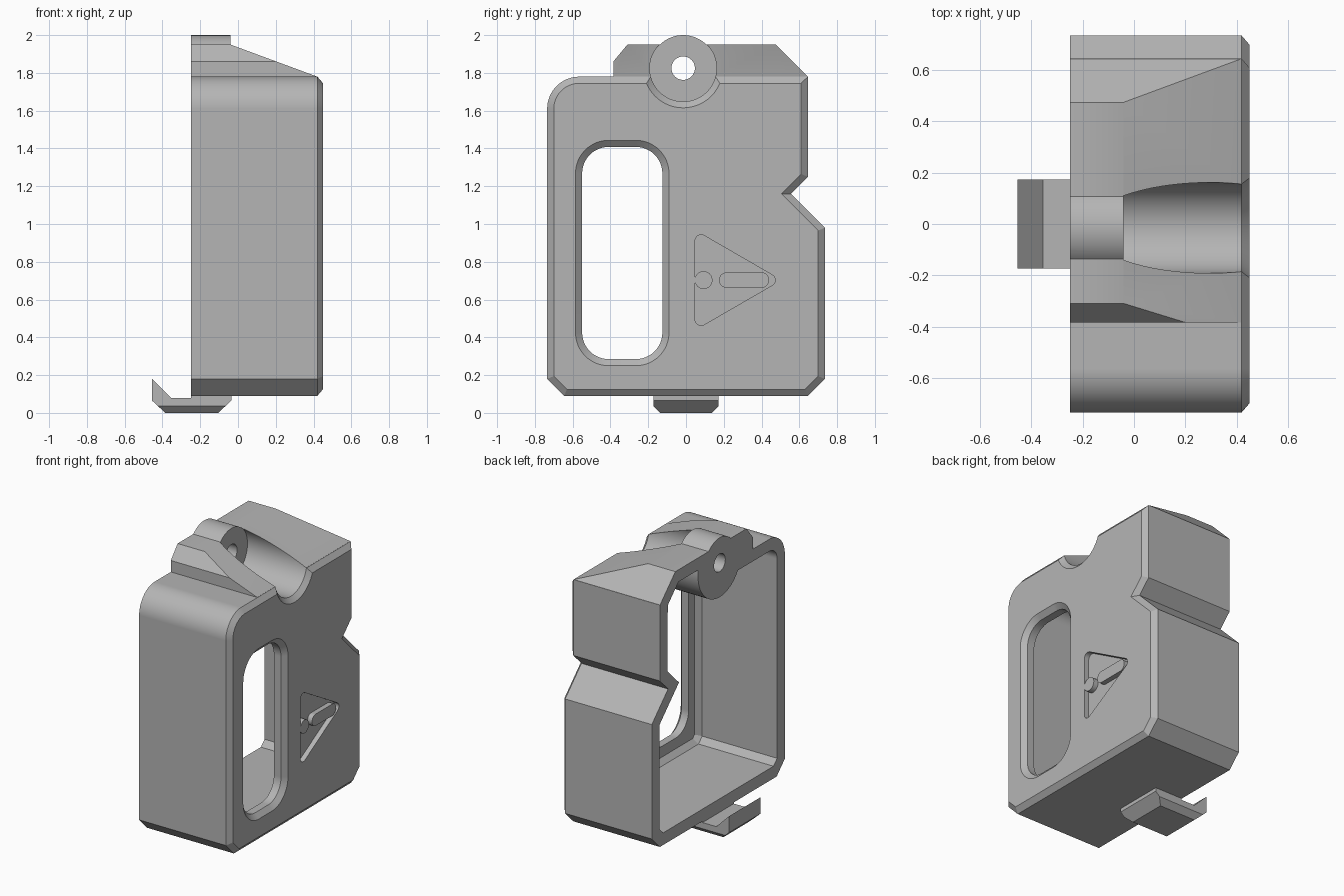
import bpy, bmesh
from math import cos, sin, pi, radians
from mathutils import Vector

if "Cube" in bpy.data.objects:
    bpy.data.objects.remove(bpy.data.objects["Cube"], do_unlink=True)

grey = bpy.data.materials.new("plain_grey")
grey.use_nodes = True
colour = (0.46, 0.46, 0.46, 1)
grey.diffuse_color = colour
grey.node_tree.nodes["Principled BSDF"].inputs["Base Color"].default_value = colour


def arc(cy, cz, r, start, end, n=12):
    angles = [radians(start + (end - start) * i / n) for i in range(n + 1)]
    return [(cy + r * cos(a), cz + r * sin(a)) for a in angles]


def circle(cy, cz, r, n=64):
    return arc(cy, cz, r, 0, 360, n)[:-1]


def rounded_box(y0, y1, z0, z1, r):
    return (arc(y0 + r, z0 + r, r, 180, 270) + arc(y1 - r, z0 + r, r, 270, 360)
            + arc(y1 - r, z1 - r, r, 0, 90) + arc(y0 + r, z1 - r, r, 90, 180))


def inset(poly, d):
    """Mitred inward offset of a counter-clockwise outline."""
    result = []
    for i, p in enumerate(poly):
        a, b, c = Vector(poly[i - 1]), Vector(p), Vector(poly[(i + 1) % len(poly)])
        e, f = (b - a).normalized(), (c - b).normalized()
        n, m = Vector((-e.y, e.x)), Vector((-f.y, f.x))
        result.append(tuple(b + (n + m) * d / (1 + n.dot(m))))
    return result


def loft(name, sections, axis="x"):
    """Join matching outlines placed along an axis into a closed solid."""
    bm = bmesh.new()
    rings = []
    for t, poly in sections:
        rings.append([bm.verts.new((t, u, v) if axis == "x" else (u, t, v))
                      for u, v in poly])
    n = len(rings[0])
    for low, high in zip(rings, rings[1:]):
        for i in range(n):
            j = (i + 1) % n
            bm.faces.new((low[i], low[j], high[j], high[i]))
    bm.faces.new(rings[0])
    bm.faces.new(rings[-1])
    bmesh.ops.recalc_face_normals(bm, faces=bm.faces)
    mesh = bpy.data.meshes.new(name)
    bm.to_mesh(mesh)
    bm.free()
    mesh.materials.append(grey)
    ob = bpy.data.objects.new(name, mesh)
    bpy.context.collection.objects.link(ob)
    return ob


def prism(name, poly, t0, t1, axis="x"):
    return loft(name, [(t0, poly), (t1, poly)], axis)


def combine(target, tool, operation):
    mod = target.modifiers.new("combine", "BOOLEAN")
    mod.operation, mod.solver, mod.object = operation, "EXACT", tool
    bpy.context.view_layer.objects.active = target
    bpy.ops.object.modifier_apply(modifier=mod.name)
    bpy.data.objects.remove(tool, do_unlink=True)


def finish(ob):
    bpy.ops.object.select_all(action="DESELECT")
    ob.select_set(True)
    bpy.context.view_layer.objects.active = ob
    bpy.ops.object.shade_smooth_by_angle(angle=radians(25))
    mod = ob.modifiers.new("even_shading", "WEIGHTED_NORMAL")
    mod.keep_sharp = True


def slope_cutter(drop):
    """Wedge that slopes the raised roof down to the face plate."""
    k = 0.17 / 0.46
    z = 1.95 - drop
    line = [(-0.2, z + 0.16 * k), (0.6, z - 0.64 * k)]
    return prism("slope_cutter", line + [(0.6, 2.4), (-0.2, 2.4)], -1, 1, "y")


OPEN, FACE, WALL, EDGE = -0.25, 0.45, 0.085, 0.035
HY, HZ = -0.015, 1.825   # hinge axis

# Main body outline with side notch and one rounded top corner
outline = [(-0.735, 0.18), (-0.645, 0.09), (0.645, 0.09), (0.735, 0.18),
           (0.735, 0.98), (0.555, 1.16), (0.645, 1.25), (0.645, 1.78)]
outline += arc(-0.565, 1.61, 0.17, 90, 180, 16)
shell = loft("housing_shell", [(-0.3, outline), (0.42, outline),
                               (FACE, inset(outline, EDGE))])

# Raised roof
roof_outline = [(-0.385, 1.7), (0.644, 1.7), (0.644, 1.781), (0.475, 1.95),
                (-0.31, 1.95), (-0.385, 1.86)]
roof = prism("roof", roof_outline, -0.31, 0.418)
combine(roof, slope_cutter(0), "DIFFERENCE")
combine(shell, roof, "UNION")

# Hollow interior, leaving a sleeve of material around the hinge
inner = inset(outline, WALL)
cavity = loft("cavity", [(-0.4, inner), (0.33, inner), (FACE - WALL, inset(inner, EDGE))])
attic = prism("attic", [(-0.02, 1.6), (0.558, 1.6), (0.558, 1.747), (0.44, 1.865),
                        (-0.02, 1.865)], -0.39, 0.35)
combine(attic, slope_cutter(WALL), "DIFFERENCE")
combine(cavity, attic, "UNION")
combine(cavity, prism("sleeve", circle(HY, HZ, 0.24), -0.5, 0.6), "DIFFERENCE")
combine(shell, cavity, "DIFFERENCE")

# Hinge boss, groove in front of it and pin hole
combine(shell, prism("boss", circle(HY, HZ, 0.175), -0.33, 0), "UNION")
groove = loft("groove", [(-0.04, circle(HY, HZ, 0.177)), (0.42, circle(HY, HZ, 0.177)),
                         (FACE, circle(HY, HZ, 0.21)), (0.5, circle(HY, HZ, 0.265))])
combine(shell, groove, "DIFFERENCE")
combine(shell, prism("pin_hole", circle(HY, HZ, 0.062, 48), -0.5, 0.2), "DIFFERENCE")

# Flush open side
combine(shell, prism("trim", [(-2, -1), (2, -1), (2, 3), (-2, 3)], -1, OPEN), "DIFFERENCE")

# Window with bevelled rim
window = rounded_box(-0.55, -0.125, 0.285, 1.408, 0.14)
combine(shell, loft("window", [(0.2, window), (0.42, window), (FACE, inset(window, -EDGE)),
                               (0.5, inset(window, -0.093))]), "DIFFERENCE")

# Engraved warning triangle with raised dot and bar
triangle = (arc(0.08, 0.495, 0.032, 180, 300) + arc(0.44, 0.703, 0.032, -60, 60)
            + arc(0.08, 0.911, 0.032, 60, 180))
pocket = prism("pocket", triangle, 0.415, 0.5)
combine(pocket, prism("dot", circle(0.093, 0.703, 0.047, 32), 0.3, 0.6), "DIFFERENCE")
bar = rounded_box(0.175, 0.44, 0.662, 0.744, 0.0405)
combine(pocket, prism("bar", bar, 0.3, 0.6), "DIFFERENCE")
combine(shell, pocket, "DIFFERENCE")
finish(shell)

# Hooked latch under the body
hook = [(-0.455, 0.18), (-0.455, 0.065), (-0.385, 0), (-0.105, 0), (-0.035, 0.065),
        (-0.035, 0.1), (-0.249, 0.1), (-0.249, 0.08), (-0.355, 0.08)]
latch = prism("bottom_latch", hook, -0.3, 0.3, "y")
sides = [(-0.173, 0.3), (-0.173, 0.037), (-0.131, -0.005), (0.131, -0.005),
         (0.173, 0.037), (0.173, 0.3)]
combine(latch, prism("latch_sides", sides, -0.6, 0.2), "INTERSECT")
finish(latch)
